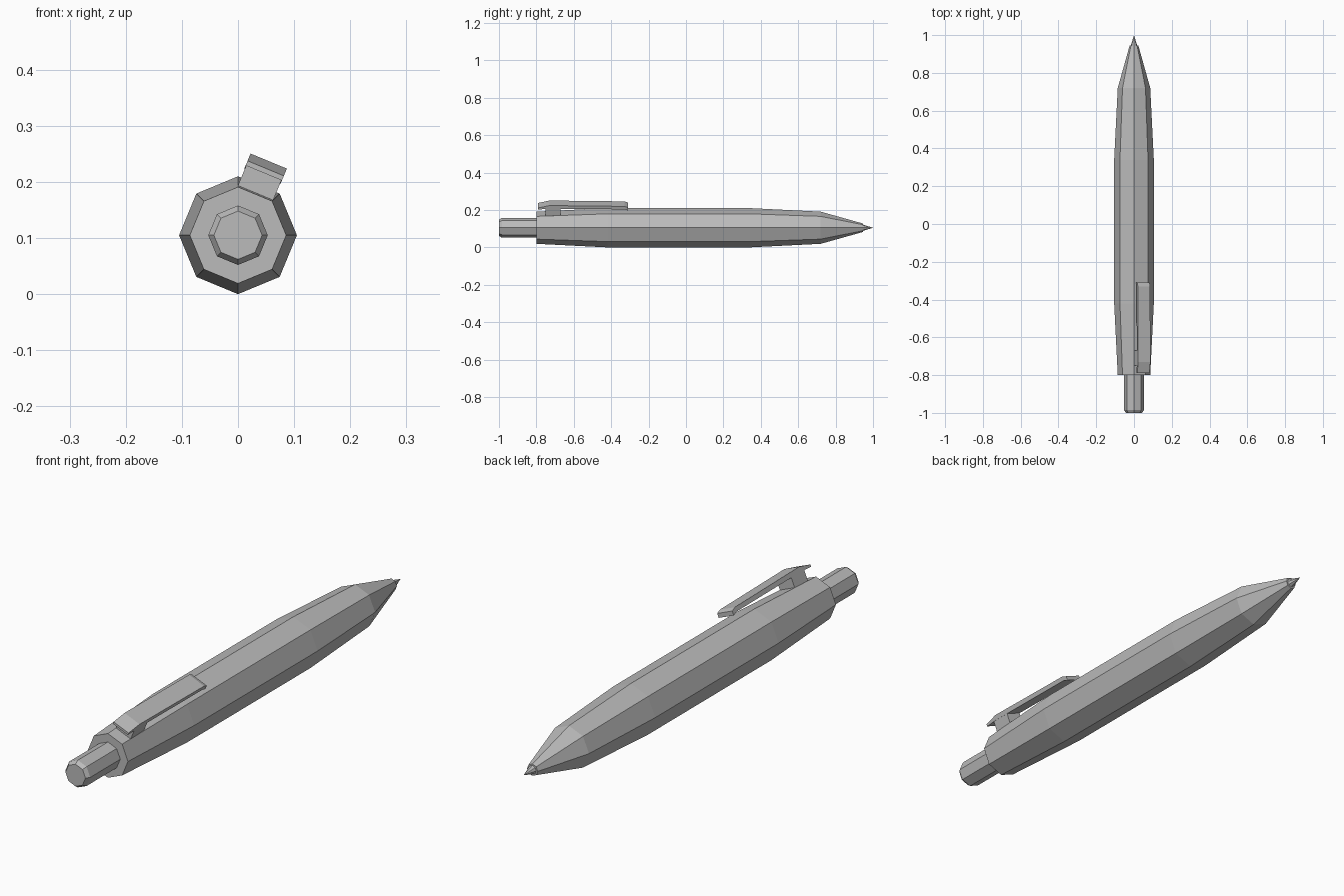
import bpy, bmesh, math
from mathutils import Matrix, Vector

cube = bpy.data.objects.get("Cube")
if cube:
    bpy.data.objects.remove(cube, do_unlink=True)

AXIS_Z = 0.105
SIDES = 8

grey = bpy.data.materials.new("plain grey")
grey.use_nodes = True
grey.diffuse_color = (0.5, 0.5, 0.5, 1)
grey.node_tree.nodes["Principled BSDF"].inputs["Base Color"].default_value = grey.diffuse_color


def finish(name, bm, matrix):
    """Turn a bmesh into a flat shaded object."""
    bmesh.ops.recalc_face_normals(bm, faces=bm.faces)
    mesh = bpy.data.meshes.new(name)
    bm.to_mesh(mesh)
    bm.free()
    mesh.transform(matrix)
    mesh.materials.append(grey)
    obj = bpy.data.objects.new(name, mesh)
    bpy.context.collection.objects.link(obj)
    return obj


def turned(name, profile):
    """Eight-sided solid along y from (y, radius) pairs; radius 0 is a point."""
    bm = bmesh.new()
    rings = []
    for y, r in profile:
        count = SIDES if r else 1
        rings.append([bm.verts.new((r * math.sin(math.tau * i / SIDES), y,
                                    r * math.cos(math.tau * i / SIDES)))
                      for i in range(count)])
    for a, b in zip(rings, rings[1:]):
        for i in range(SIDES):
            j = (i + 1) % SIDES
            if len(b) == 1:
                bm.faces.new((a[i], a[j], b[0]))
            else:
                bm.faces.new((a[i], a[j], b[j], b[i]))
    for ring in (rings[0], rings[-1]):
        if len(ring) > 1:
            bm.faces.new(ring)
    return finish(name, bm, Matrix.Translation((0, 0, AXIS_Z)))


def side_plate(name, outline, half_width):
    """Extrude a (y, height) outline sideways and turn it onto a barrel facet."""
    bm = bmesh.new()
    face = bm.faces.new([bm.verts.new((-half_width, y, h)) for y, h in outline])
    new = bmesh.ops.extrude_face_region(bm, geom=[face])["geom"]
    bmesh.ops.translate(bm, vec=Vector((2 * half_width, 0, 0)),
                        verts=[v for v in new if isinstance(v, bmesh.types.BMVert)])
    turn = Matrix.Rotation(math.pi / SIDES, 4, "Y")
    return finish(name, bm, Matrix.Translation((0, 0, AXIS_Z)) @ turn)


# Barrel, push button and writing point
turned("barrel", [(-0.8, 0.086), (-0.42, 0.105), (0.34, 0.105),
                  (0.72, 0.086), (0.945, 0.023)])
turned("push_button", [(-1.0, 0.043), (-0.985, 0.053), (-0.79, 0.053)])
turned("writing_point", [(0.93, 0.018), (0.945, 0.017), (1.0, 0)])

# Clip with a sloped rear end and a drooping tip, on a short stalk
side_plate("clip", [(-0.79, 0.120), (-0.79, 0.129), (-0.73, 0.143), (-0.33, 0.138),
                    (-0.31, 0.131), (-0.31, 0.114), (-0.33, 0.121), (-0.74, 0.124)], 0.035)
side_plate("clip_stalk", [(-0.75, 0.07), (-0.75, 0.126), (-0.67, 0.126), (-0.67, 0.07)], 0.034)
